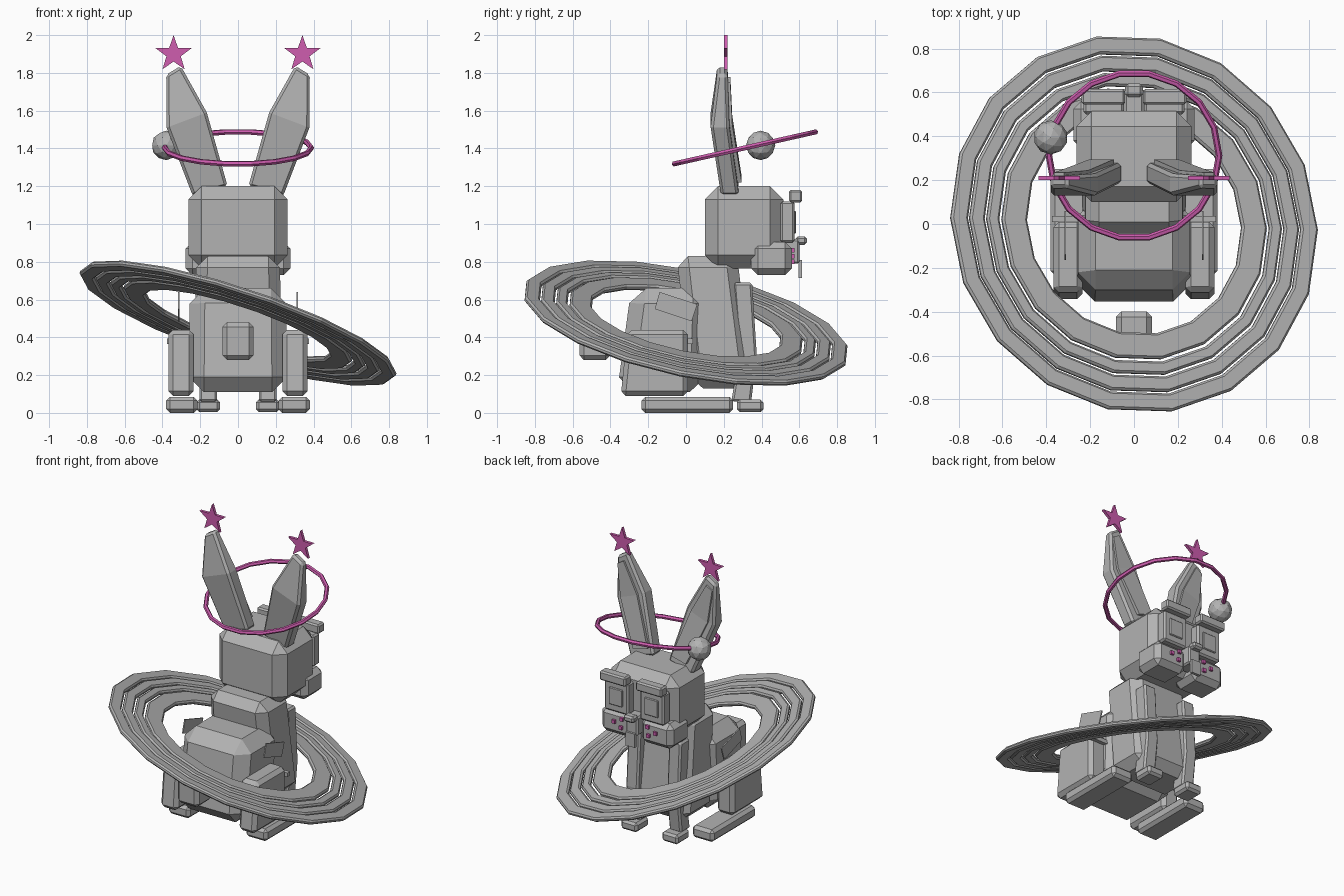
import bpy, bmesh, math
from mathutils import Vector, Matrix

if "Cube" in bpy.data.objects:
    bpy.data.objects.remove(bpy.data.objects["Cube"])


def material(name, rgb):
    m = bpy.data.materials.new(name)
    m.diffuse_color = (*rgb, 1)
    m.use_nodes = True
    m.node_tree.nodes["Principled BSDF"].inputs["Base Color"].default_value = m.diffuse_color
    return m


GREY = material("grey", (0.45, 0.45, 0.45))
PINK = material("pink", (0.62, 0.11, 0.43))


def finish(name, bm, mat, bevel=0):
    bmesh.ops.recalc_face_normals(bm, faces=bm.faces)
    me = bpy.data.meshes.new(name)
    bm.to_mesh(me)
    bm.free()
    me.materials.append(mat)
    ob = bpy.data.objects.new(name, me)
    bpy.context.collection.objects.link(ob)
    if bevel:
        mod = ob.modifiers.new("chamfer", 'BEVEL')
        mod.width, mod.segments, mod.limit_method = bevel, 1, 'ANGLE'
        mod.angle_limit = math.radians(40)
    return ob


def loft(name, sections, mat=GREY, bevel=0):
    """Join equal rings of points into a closed solid."""
    bm = bmesh.new()
    rings = [[bm.verts.new(p) for p in s] for s in sections]
    n = len(rings[0])
    for a, b in zip(rings, rings[1:]):
        for i in range(n):
            j = (i + 1) % n
            bm.faces.new((a[i], a[j], b[j], b[i]))
    bm.faces.new(rings[0])
    bm.faces.new(rings[-1])
    return finish(name, bm, mat, bevel)


def rect(x0, x1, y0, y1, z):
    return [(x0, y0, z), (x1, y0, z), (x1, y1, z), (x0, y1, z)]


def box(name, x, y, z, bevel=0, mat=GREY):
    return loft(name, [rect(*x, *y, z[0]), rect(*x, *y, z[1])], mat, bevel)


def lathe(name, profile, steps, matrix, mat):
    """Sweep a closed (radius, height) profile around an axis."""
    bm = bmesh.new()
    rings = []
    for i in range(steps):
        a = 2 * math.pi * (i + 0.5) / steps
        rings.append([bm.verts.new(matrix @ Vector((r * math.sin(a), r * math.cos(a), h)))
                      for r, h in profile])
    n = len(profile)
    for i in range(steps):
        a, b = rings[i], rings[(i + 1) % steps]
        for j in range(n):
            k = (j + 1) % n
            bm.faces.new((a[j], a[k], b[k], b[j]))
    return finish(name, bm, mat)


def span(s, a, b):
    return (a, b) if s > 0 else (-b, -a)


# Head and torso
box("head", (-0.263, 0.263), (0.10, 0.515), (0.765, 1.2), 0.07)
loft("chest", [rect(-0.24, 0.24, 0.03, 0.36, 0.13),
               rect(-0.22, 0.22, -0.05, 0.27, 0.83)], bevel=0.06)
loft("rear_body", [rect(-0.26, 0.26, -0.365, 0.10, 0.11),
                   rect(-0.255, 0.255, -0.29, 0.12, 0.66)], bevel=0.08)
box("tail", (-0.083, 0.083), (-0.565, -0.40), (0.28, 0.48), 0.025)

# Middle of the face
box("muzzle", (-0.045, 0.045), (0.48, 0.60), (0.79, 0.92), 0.01)
box("nose", (-0.04, 0.04), (0.58, 0.64), (0.89, 0.935), 0.012)
box("teeth", (-0.035, 0.035), (0.595, 0.615), (0.715, 0.81))

for s, side in ((-1, "left"), (1, "right")):
    # Face
    box("cheek_" + side, span(s, 0.03, 0.277), (0.345, 0.56), (0.73, 0.905), 0.035)
    box("eye_frame_" + side, span(s, 0.045, 0.23), (0.50, 0.575), (0.90, 1.12), 0.012)
    box("eye_" + side, span(s, 0.085, 0.19), (0.57, 0.583), (0.95, 1.07), 0.005)
    box("brow_" + side, span(s, 0.04, 0.24), (0.545, 0.615), (1.115, 1.18), 0.01)
    for i, (x, z) in enumerate(((0.10, 0.86), (0.16, 0.83), (0.105, 0.80))):
        box(f"freckle_{side}_{i}", span(s, x - 0.012, x + 0.012), (0.55, 0.575),
            (z - 0.012, z + 0.012), mat=PINK)

    # Ear with a raised inner panel: inner x, z, outer x, z, back y, front y
    ear = ((0.055, 1.20, 0.24, 1.15, 0.185, 0.28),
           (0.165, 1.59, 0.378, 1.51, 0.13, 0.23),
           (0.303, 1.837, 0.38, 1.79, 0.165, 0.22))
    loft("ear_" + side, [[(s * xi, y0, zi), (s * xo, y0, zo), (s * xo, y1, zo), (s * xi, y1, zi)]
                         for xi, zi, xo, zo, y0, y1 in ear], bevel=0.015)
    panel = []
    for (xi, zi, xo, zo, y0, y1), dz in zip(ear, (0.06, 0, -0.05)):
        p, q = Vector((xi, 0, zi + dz)), Vector((xo, 0, zo + dz))
        a, b = p.lerp(q, 0.2), p.lerp(q, 0.8)
        panel.append([(s * a.x, y1 - 0.03, a.z), (s * b.x, y1 - 0.03, b.z),
                      (s * b.x, y1 + 0.015, b.z), (s * a.x, y1 + 0.015, a.z)])
    loft("inner_ear_" + side, panel)

    # Star on the ear tip
    star = []
    for y in (0.2, 0.22):
        star.append([(s * 0.341 + r * math.sin(k * math.pi / 5), y,
                      1.9 + r * math.cos(k * math.pi / 5))
                     for k in range(10) for r in [0.1 if k % 2 == 0 else 0.04]])
    loft("star_" + side, star, PINK)

    # Front leg and paw
    x = span(s, 0.11, 0.205)
    loft("front_leg_" + side, [rect(*x, 0.24, 0.345, 0.06), rect(*x, 0.28, 0.375, 0.3),
                               rect(*x, 0.25, 0.35, 0.69)], bevel=0.012)
    box("front_paw_" + side, span(s, 0.095, 0.22), (0.27, 0.41), (0.005, 0.07), 0.015)

    # Hind leg, foot and thin hip plate
    x = span(s, 0.235, 0.368)
    loft("thigh_" + side, [rect(*x, -0.345, 0.01, 0.09), rect(*x, -0.31, 0.01, 0.44)], bevel=0.025)
    box("hind_foot_" + side, span(s, 0.215, 0.38), (-0.235, 0.25), (0, 0.085), 0.02)
    quad = ((-0.14, 0.64), (0.06, 0.575), (0.03, 0.485), (-0.165, 0.55))
    loft("hip_plate_" + side, [[(s * px, y, z) for y, z in quad] for px in (0.309, 0.317)])
    box("hip_stud_" + side, span(s, 0.24, 0.375), (0.008, 0.036), (0.365, 0.393))

# Tilted planetary ring made of separate bands
tilt = Vector((0, 0, 1)).rotation_difference(Vector((0.3076, 0.199, 0.9306))).to_matrix().to_4x4()
place = Matrix.Translation((0, 0, 0.475)) @ tilt
for i, (r0, r1) in enumerate(((0.515, 0.635), (0.648, 0.708), (0.718, 0.79), (0.798, 0.88))):
    h, c = 0.016, 0.01
    lathe(f"ring_band_{i}", ((r0, -h + c), (r0 + c, -h), (r1 - c, -h), (r1, -h + c),
                             (r1, h - c), (r1 - c, h), (r0 + c, h), (r0, h - c)), 18, place, GREY)

# Halo with a small moon
orbit = Matrix.Translation((0, 0.312, 1.403)) @ Matrix.Rotation(math.radians(12.7), 4, 'X')
lathe("halo", [(0.388 + 0.015 * math.cos(k * math.pi / 3), 0.015 * math.sin(k * math.pi / 3))
               for k in range(6)], 18, orbit, PINK)
bm = bmesh.new()
bmesh.ops.create_icosphere(bm, subdivisions=2, radius=0.078,
                           matrix=Matrix.Translation((-0.38, 0.395, 1.416)))
finish("moon", bm, GREY)
